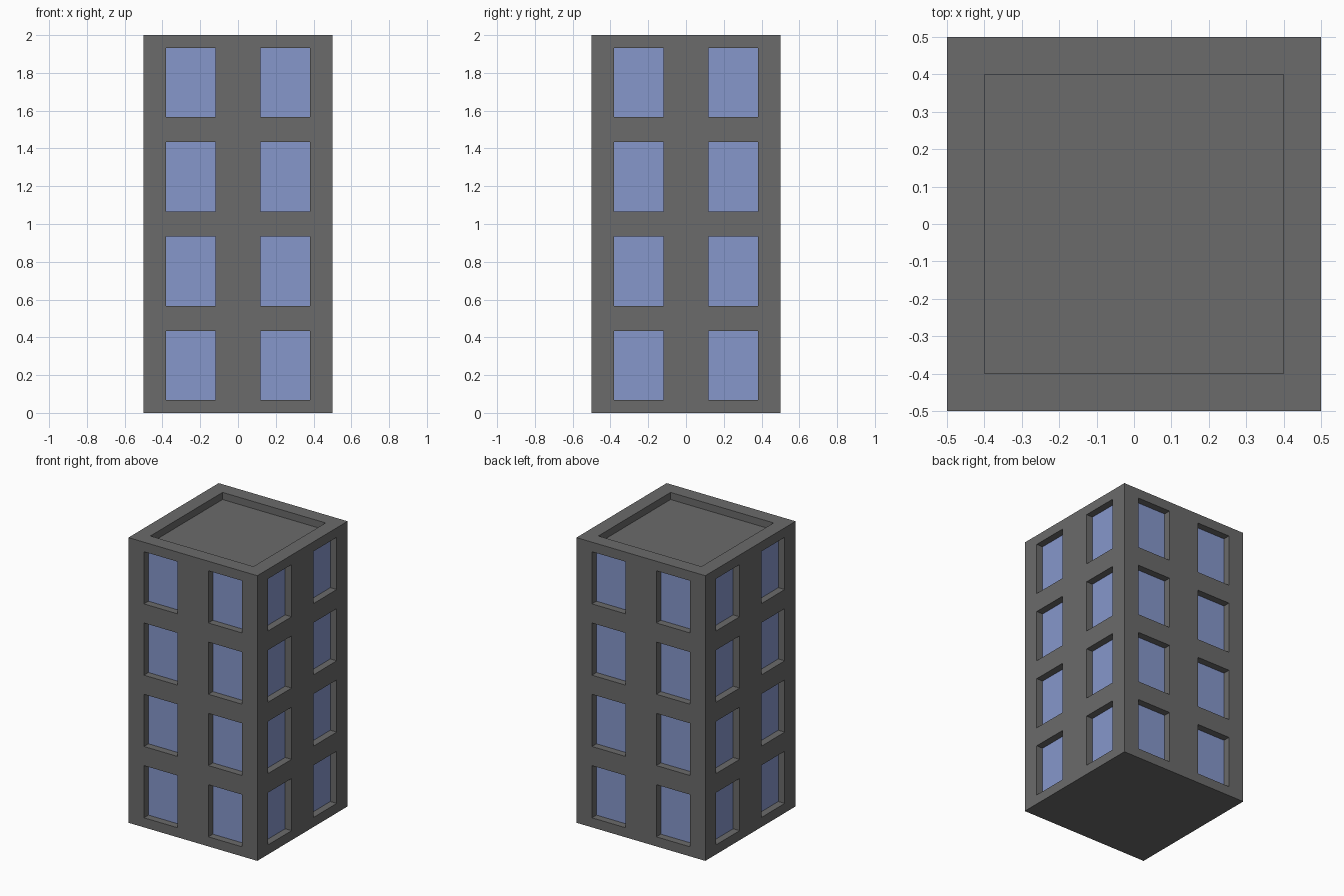
import bpy
import bmesh
from mathutils import Vector

default = bpy.data.objects.get("Cube")
if default:
    bpy.data.objects.remove(default, do_unlink=True)

WIDTH, HEIGHT, FLOORS = 1.0, 2.0, 4
FLOOR = HEIGHT / FLOORS
WIN_X, WIN_HALF_W, WIN_HALF_H = 0.25, 0.13, 0.183
RECESS, PARAPET = 0.05, 0.1


def material(name, rgb):
    mat = bpy.data.materials.new(name)
    mat.use_nodes = True
    mat.diffuse_color = (*rgb, 1)
    mat.node_tree.nodes["Principled BSDF"].inputs["Base Color"].default_value = (*rgb, 1)
    return mat


def cut(bm, axis, value):
    normal = Vector((0, 0, 0))
    normal[axis] = 1
    bmesh.ops.bisect_plane(bm, geom=bm.verts[:] + bm.edges[:] + bm.faces[:],
                           plane_co=normal * value, plane_no=normal)


def sink(bm, faces):
    bmesh.ops.inset_individual(bm, faces=faces, thickness=0, depth=-RECESS)


# Plain block standing on the ground
bm = bmesh.new()
bmesh.ops.create_cube(bm, size=1)
bmesh.ops.scale(bm, vec=(WIDTH, WIDTH, HEIGHT), verts=bm.verts)
bmesh.ops.translate(bm, vec=(0, 0, HEIGHT / 2), verts=bm.verts)

# Cut the window outlines into the walls
floor_mids = [(i + 0.5) * FLOOR for i in range(FLOORS)]
for side in (-1, 1):
    for mid in floor_mids:
        cut(bm, 2, mid + side * WIN_HALF_H)
    for column in (-WIN_X, WIN_X):
        for axis in (0, 1):
            cut(bm, axis, column + side * WIN_HALF_W)

# Keep the roof and the base as single faces
bm.normal_update()
for up in (-1, 1):
    flat = [f for f in bm.faces if f.normal.z * up > 0.9]
    bmesh.ops.dissolve_faces(bm, faces=flat, use_verts=False)
bm.normal_update()


# Recessed window panes
def is_window(face):
    if abs(face.normal.z) > 0.5:
        return False
    c = face.calc_center_median()
    along = c.y if abs(face.normal.x) > 0.5 else c.x
    in_column = abs(abs(along) - WIN_X) < WIN_HALF_W / 2
    return in_column and any(abs(c.z - mid) < WIN_HALF_H / 2 for mid in floor_mids)


panes = [f for f in bm.faces if is_window(f)]
sink(bm, panes)
for pane in panes:
    pane.material_index = 1

# Sunken roof inside a parapet
roof = [f for f in bm.faces if f.normal.z > 0.9 and f.calc_center_median().z > HEIGHT - 0.01]
bmesh.ops.inset_region(bm, faces=roof, thickness=PARAPET, use_even_offset=True)
sink(bm, roof)

mesh = bpy.data.meshes.new("tower_block")
bm.to_mesh(mesh)
bm.free()
mesh.materials.append(material("dark grey concrete", (0.145, 0.145, 0.145)))
mesh.materials.append(material("blue glass", (0.24, 0.31, 0.6)))
tower = bpy.data.objects.new("tower_block", mesh)
bpy.context.collection.objects.link(tower)
